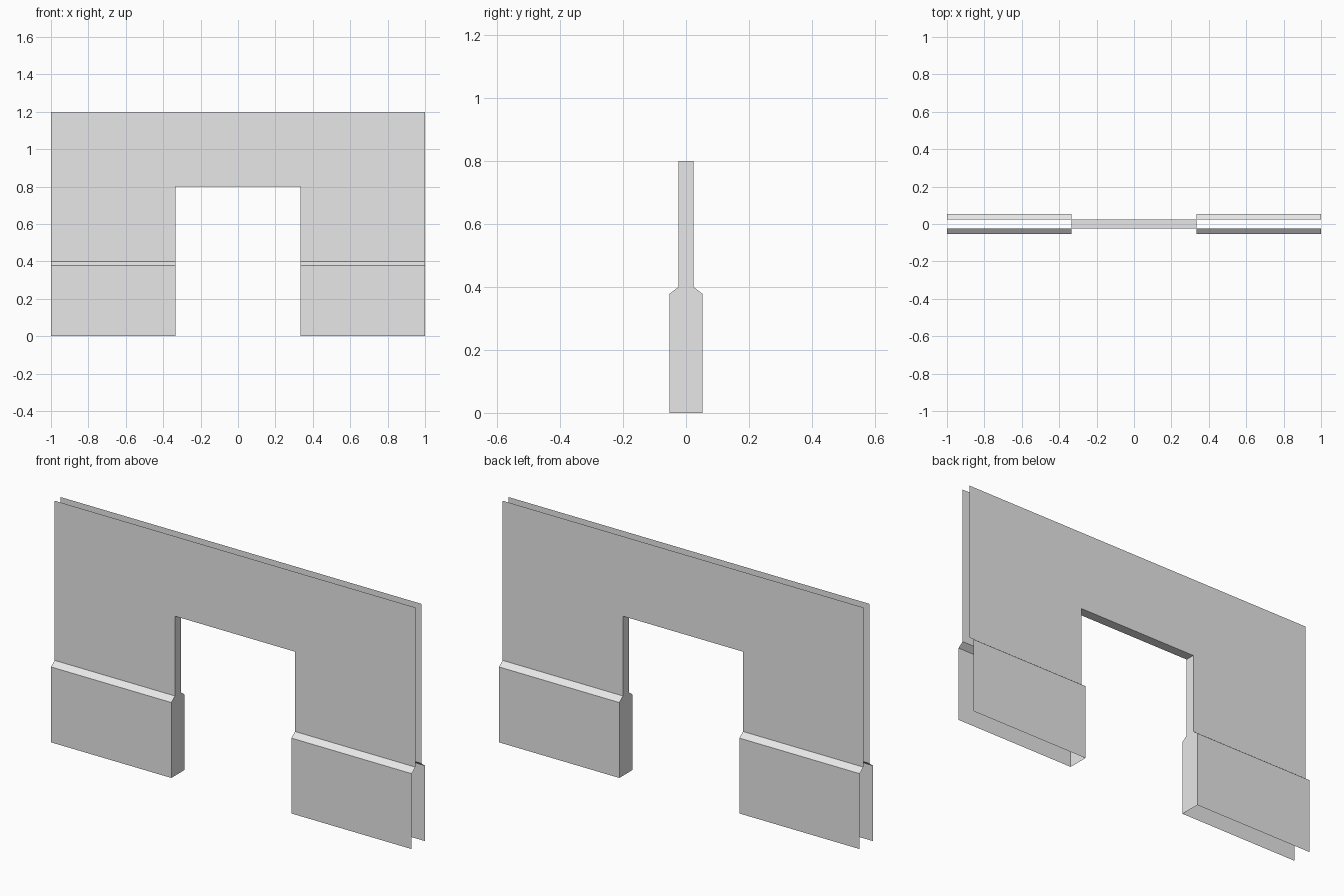
import bpy
import bmesh

if "Cube" in bpy.data.objects:
    bpy.data.objects.remove(bpy.data.objects["Cube"])

# Main sizes
HALF, DOOR = 1.0, 0.333          # half width of wall and of doorway
TOP, LINTEL = 1.2, 0.8           # wall height and doorway height
BASE, LEDGE = 0.378, 0.4         # bottom and top of the sloped ledge
THIN, THICK = 0.024, 0.0525      # half depth of wall and of base

grey = bpy.data.materials.new("plain grey")
grey.use_nodes = True
colour = (0.8, 0.8, 0.8, 1)
grey.diffuse_color = colour
grey.node_tree.nodes["Principled BSDF"].inputs["Base Color"].default_value = colour


def sheet(name, polygons):
    """Open surface made of flat polygons."""
    bm = bmesh.new()
    for points in polygons:
        bm.faces.new([bm.verts.new(p) for p in points])
    bmesh.ops.remove_doubles(bm, verts=bm.verts, dist=0.0001)
    mesh = bpy.data.meshes.new(name)
    bm.to_mesh(mesh)
    bm.free()
    mesh.materials.append(grey)
    obj = bpy.data.objects.new(name, mesh)
    bpy.context.collection.objects.link(obj)


def turned(points):
    """Half turn about z, which keeps the facing outward."""
    return [(-x, -y, z) for x, y, z in points]


# Upper wall sheet, an arch-shaped outline around the doorway
outline = [(-HALF, LEDGE), (-DOOR, LEDGE), (-DOOR, LINTEL), (DOOR, LINTEL),
           (DOOR, LEDGE), (HALF, LEDGE), (HALF, TOP), (-HALF, TOP)]
wall = [(x, -THIN, z) for x, z in outline]
sheet("front_wall", [wall])
sheet("back_wall", [turned(wall)])

# Thicker base with sloped ledge on each leg, front and back
section = [(THICK, 0), (THICK, BASE), (THIN, LEDGE)]
for side, x0, x1 in (("right", -HALF, -DOOR), ("left", DOOR, HALF)):
    strips = [[(x0, -y0, z0), (x1, -y0, z0), (x1, -y1, z1), (x0, -y1, z1)]
              for (y0, z0), (y1, z1) in zip(section, section[1:])]
    sheet(f"front_base_{side}", strips)
    opposite = "left" if side == "right" else "right"
    sheet(f"back_base_{opposite}", [turned(s) for s in strips])

# Doorway sides follow the wall section
half = section + [(THIN, LINTEL)]
profile = half + [(-y, z) for y, z in reversed(half)]
jamb = [(-DOOR, y, z) for y, z in reversed(profile)]
jamb.reverse()
sheet("right_door_jamb", [jamb])
sheet("left_door_jamb", [turned(jamb)])

# Underside of the wall above the doorway
sheet("lintel_underside", [[(-DOOR, -THIN, LINTEL), (-DOOR, THIN, LINTEL),
                            (DOOR, THIN, LINTEL), (DOOR, -THIN, LINTEL)]])
